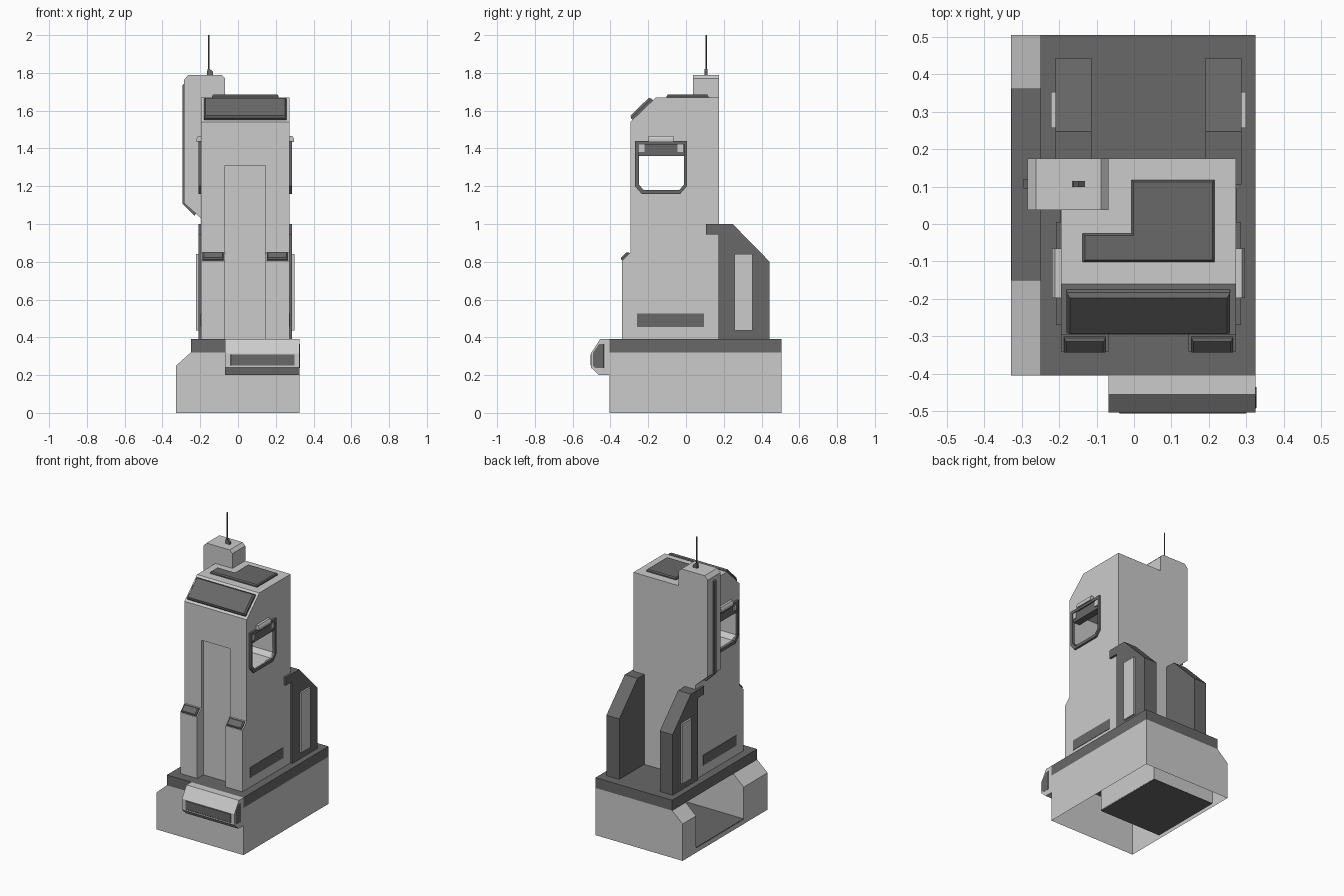
import bpy, bmesh
from mathutils import Vector

if "Cube" in bpy.data.objects:
    bpy.data.objects.remove(bpy.data.objects["Cube"])

dark = bpy.data.materials.new("dark_grey")
dark.diffuse_color = (0.14, 0.14, 0.14, 1)
dark.use_nodes = True
dark.node_tree.nodes["Principled BSDF"].inputs["Base Color"].default_value = dark.diffuse_color
CX = 0.0385  # mirror plane of the tower


def finish(name, bm, mat=None):
    bmesh.ops.recalc_face_normals(bm, faces=bm.faces)
    me = bpy.data.meshes.new(name)
    bm.to_mesh(me)
    bm.free()
    ob = bpy.data.objects.new(name, me)
    bpy.context.collection.objects.link(ob)
    if mat:
        me.materials.append(mat)
    return ob


def prism(name, axis, pts, a, b, mat=None):
    """Extrude a 2D profile along an axis from a to b."""
    place = {'x': lambda p, t: (t, p[0], p[1]),
             'y': lambda p, t: (p[0], t, p[1]),
             'z': lambda p, t: (p[0], p[1], t)}[axis]
    bm = bmesh.new()
    lo = [bm.verts.new(place(p, a)) for p in pts]
    hi = [bm.verts.new(place(p, b)) for p in pts]
    bm.faces.new(lo)
    bm.faces.new(hi)
    n = len(pts)
    for i in range(n):
        j = (i + 1) % n
        bm.faces.new((lo[i], lo[j], hi[j], hi[i]))
    return finish(name, bm, mat)


def box(name, x0, x1, y0, y1, z0, z1, mat=None):
    return prism(name, 'z', [(x0, y0), (x1, y0), (x1, y1), (x0, y1)], z0, z1, mat)


def plate(name, pts, height, inset, mat=dark):
    """Raised panel with sloping rim on a 3D polygon."""
    bm = bmesh.new()
    f = bm.faces.new([bm.verts.new(p) for p in pts])
    f.normal_update()
    n = f.normal.copy()
    top = bmesh.ops.extrude_face_region(bm, geom=[f])
    for v in [g for g in top['geom'] if isinstance(g, bmesh.types.BMVert)]:
        v.co += n * height * 0.5
    cap = [g for g in top['geom'] if isinstance(g, bmesh.types.BMFace)]
    for c in cap:
        c.normal_update()
    bmesh.ops.inset_region(bm, faces=cap, thickness=inset, depth=height * 0.5)
    return finish(name, bm, mat)


def cut(ob, cutter):
    m = ob.modifiers.new("cut", 'BOOLEAN')
    m.operation, m.object, m.solver = 'DIFFERENCE', cutter, 'EXACT'
    cutter.hide_render = True
    bpy.context.view_layer.objects.active = ob
    bpy.ops.object.modifier_apply(modifier=m.name)


def drop(ob):
    bpy.data.objects.remove(ob, do_unlink=True)


# Base: hollow block, open below, with a pocket in its left side
base = prism("base", 'y', [(-.328, 0), (.325, 0), (.325, .32), (-.25, .32), (-.328, .25)], -.405, .505)
pocket = box("pocket_cutter", -.5, .14, -.15, .36, .03, .5)
cut(base, pocket)
drop(pocket)
bm = bmesh.new()
bm.from_mesh(base.data)
under = [f for f in bm.faces if all(v.co.z < .001 for v in f.verts)]
bmesh.ops.delete(bm, geom=under, context='FACES_ONLY')
bm.to_mesh(base.data)
bm.free()
box("pocket_floor", -.327, .14, -.15, .36, .025, .035, dark)
box("base_plate", -.25, .325, -.405, .505, .32, .39, dark)

# Front lip with front and side panels
prism("front_lip", 'x', [(-.405, .20), (-.46, .20), (-.503, .24), (-.503, .315),
                         (-.455, .39), (-.405, .39)], -.068, .325)
plate("lip_panel", [(x, -.503, z) for x, z in [(-.04, .25), (.30, .25), (.30, .31), (-.04, .31)]], .003, .003)
plate("lip_side_panel", [(.325, y, z) for y, z in
                         [(-.493, .25), (-.478, .237), (-.435, .237), (-.435, .365), (-.46, .365), (-.493, .318)]],
      .002, .002)

# Tower with front recess and a window tunnel
tower = prism("tower", 'x', [(-.295, .39), (-.295, 1.54), (-.16, 1.67), (.175, 1.67), (.175, .39)], -.195, .272)
recess = box("recess_cutter", -.068, .145, -.5, -.275, .3, 1.31)
cut(tower, recess)
drop(recess)
window = prism("window_cutter", 'x', [(-.25, 1.21), (-.225, 1.18), (-.035, 1.18), (-.01, 1.21),
                                      (-.01, 1.42), (-.25, 1.42)], -.5, .5)
cut(tower, window)

# Dark panel on the sloping brow
low, high = Vector((0, -.295, 1.54)), Vector((0, -.16, 1.67))
s0, s1 = low.lerp(high, .09), low.lerp(high, .89)
plate("brow_panel", [(-.18, s0.y, s0.z), (.257, s0.y, s0.z), (.257, s1.y, s1.z), (-.18, s1.y, s1.z)], .024, .012)

# L-shaped roof panel
plate("roof_panel", [(x, y, 1.67) for x, y in [(-.137, -.102), (.215, -.102), (.215, .118), (-.007, .118),
                                               (-.007, -.025), (-.137, -.025)]], .015, .008)

# Front legs with sloping dark caps
for side, x0, x1 in (("left", -.195, -.068), ("right", .145, .272)):
    prism("front_leg_" + side, 'x', [(-.34, .39), (-.34, .805), (-.295, .85), (-.27, .85), (-.27, .39)], x0, x1)
    a, b = x0 + .008, x1 - .008
    plate("leg_cap_" + side, [(a, -.338, .807), (b, -.338, .807), (b, -.3, .845), (a, -.3, .845)], .014, .009)

# Mirrored side parts
for side, s in (("left", -1), ("right", 1)):
    def X(d):
        return CX + s * d
    frame = prism("window_frame_" + side, 'x', [(-.27, 1.20), (-.235, 1.16), (-.03, 1.16), (.005, 1.20),
                                                (.005, 1.44), (-.27, 1.44)], X(.225), X(.247), dark)
    cut(frame, window)
    box("window_bar_" + side, X(.19), X(.238), -.25, -.01, 1.36, 1.425, dark)
    for i, y in enumerate((-.25, -.045)):
        box(f"bar_end_{side}_{i}", X(.225), X(.243), y, y + .03, 1.38, 1.42)
    prism("window_visor_" + side, 'y', [(X(.23), 1.435), (X(.258), 1.435), (X(.258), 1.452),
                                        (X(.25), 1.466), (X(.23), 1.466)], -.198, -.066)
    box("lower_strip_" + side, X(.225), X(.236), -.26, .095, .455, .525, dark)
    prism("rear_fin_" + side, 'x', [(.105, .945), (.105, 1.0), (.247, 1.0), (.443, .80), (.443, .39),
                                    (.172, .39), (.172, .945)], X(.152), X(.248), dark)
    box("fin_panel_" + side, X(.24), X(.26), .256, .352, .435, .842)
drop(window)

# Side turret with its dark spine
prism("turret", 'y', [(-.285, 1.11), (-.285, 1.765), (-.262, 1.79), (-.088, 1.79), (-.068, 1.77),
                      (-.068, 1.6), (-.19, 1.6), (-.19, 1.025)], .037, .175)
prism("turret_spine", 'y', [(-.28, 1.745), (-.295, 1.735), (-.295, 1.108), (-.23, 1.044),
                            (-.222, 1.056), (-.28, 1.115)], .095, .12, dark)

# Antenna
prism("antenna_foot", 'y', [(-.165, 1.785), (-.132, 1.785), (-.132, 1.805), (-.148, 1.82), (-.162, 1.82)],
      .099, .115, dark)
bpy.ops.mesh.primitive_cylinder_add(vertices=8, radius=.004, depth=.2, location=(-.155, .107, 1.9))
rod = bpy.context.object
rod.name = "antenna_rod"
rod.data.materials.append(dark)
